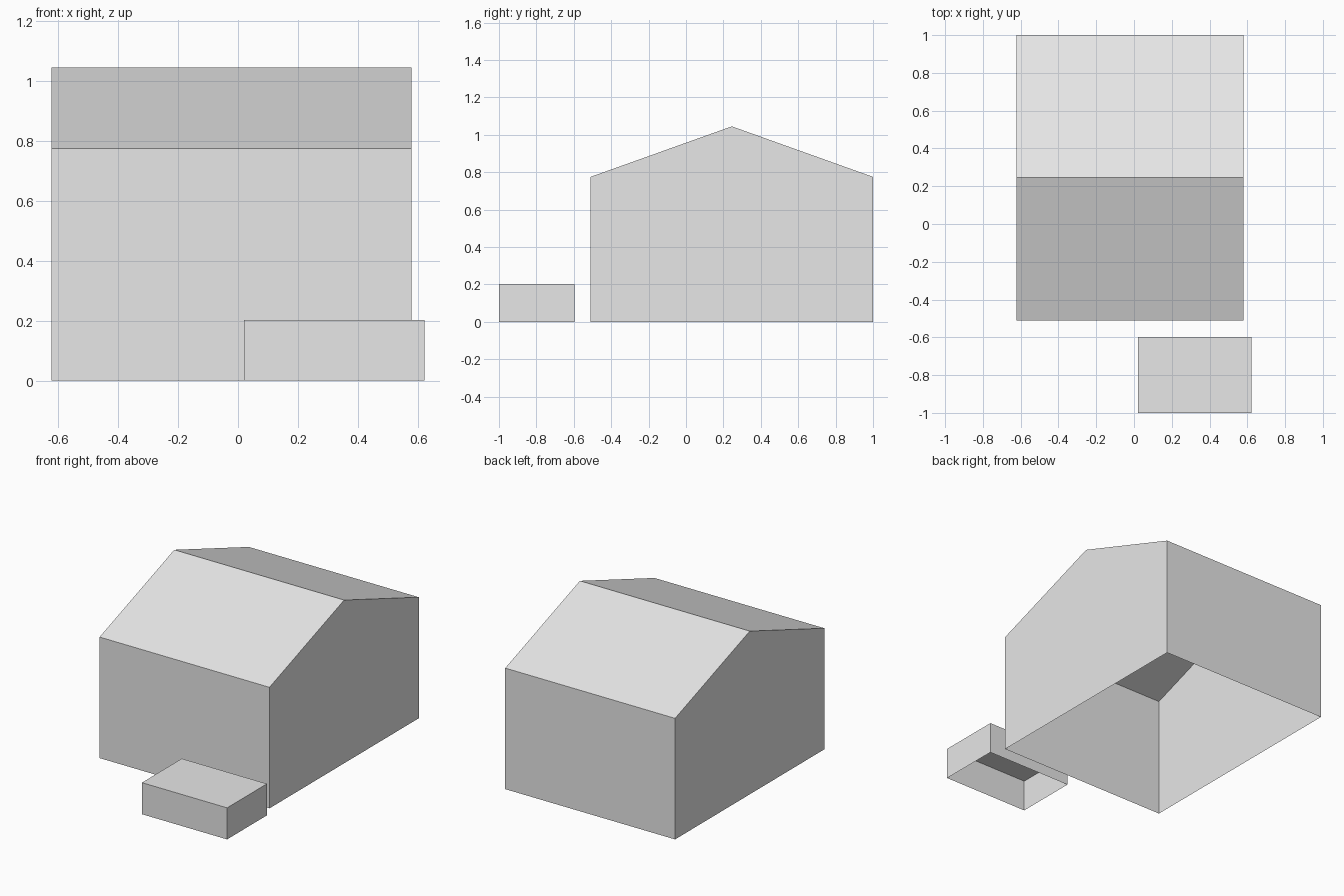
import bpy
import bmesh

cube = bpy.data.objects.get("Cube")
if cube:
    bpy.data.objects.remove(cube, do_unlink=True)

grey = bpy.data.materials.new("plain_grey")
grey.use_nodes = True
colour = (0.8, 0.8, 0.8, 1)
grey.diffuse_color = colour
grey.node_tree.nodes["Principled BSDF"].inputs["Base Color"].default_value = colour


def open_shell(name, profile, x0, x1):
    """Extrude a (y, z) profile along x, leaving the underside open."""
    bm = bmesh.new()
    end = bm.faces.new([bm.verts.new((x0, y, z)) for y, z in profile])
    other = bmesh.ops.extrude_face_region(bm, geom=[end], use_keep_orig=True)
    moved = [v for v in other["geom"] if isinstance(v, bmesh.types.BMVert)]
    bmesh.ops.translate(bm, verts=moved, vec=(x1 - x0, 0, 0))
    bmesh.ops.recalc_face_normals(bm, faces=bm.faces)
    floor = [f for f in bm.faces if all(v.co.z < 0.001 for v in f.verts)]
    bmesh.ops.delete(bm, geom=floor, context="FACES_ONLY")
    mesh = bpy.data.meshes.new(name)
    bm.to_mesh(mesh)
    bm.free()
    mesh.materials.append(grey)
    obj = bpy.data.objects.new(name, mesh)
    bpy.context.collection.objects.link(obj)
    return obj


# Gabled building with its ridge running along x
front, back, eaves, ridge = -0.51, 1.0, 0.775, 1.045
open_shell("gabled_building",
           [(front, 0), (back, 0), (back, eaves),
            ((front + back) / 2, ridge), (front, eaves)], -0.623, 0.58)

# Low box standing in front
open_shell("front_box",
           [(-1.0, 0), (-0.597, 0), (-0.597, 0.202), (-1.0, 0.202)], 0.02, 0.623)
